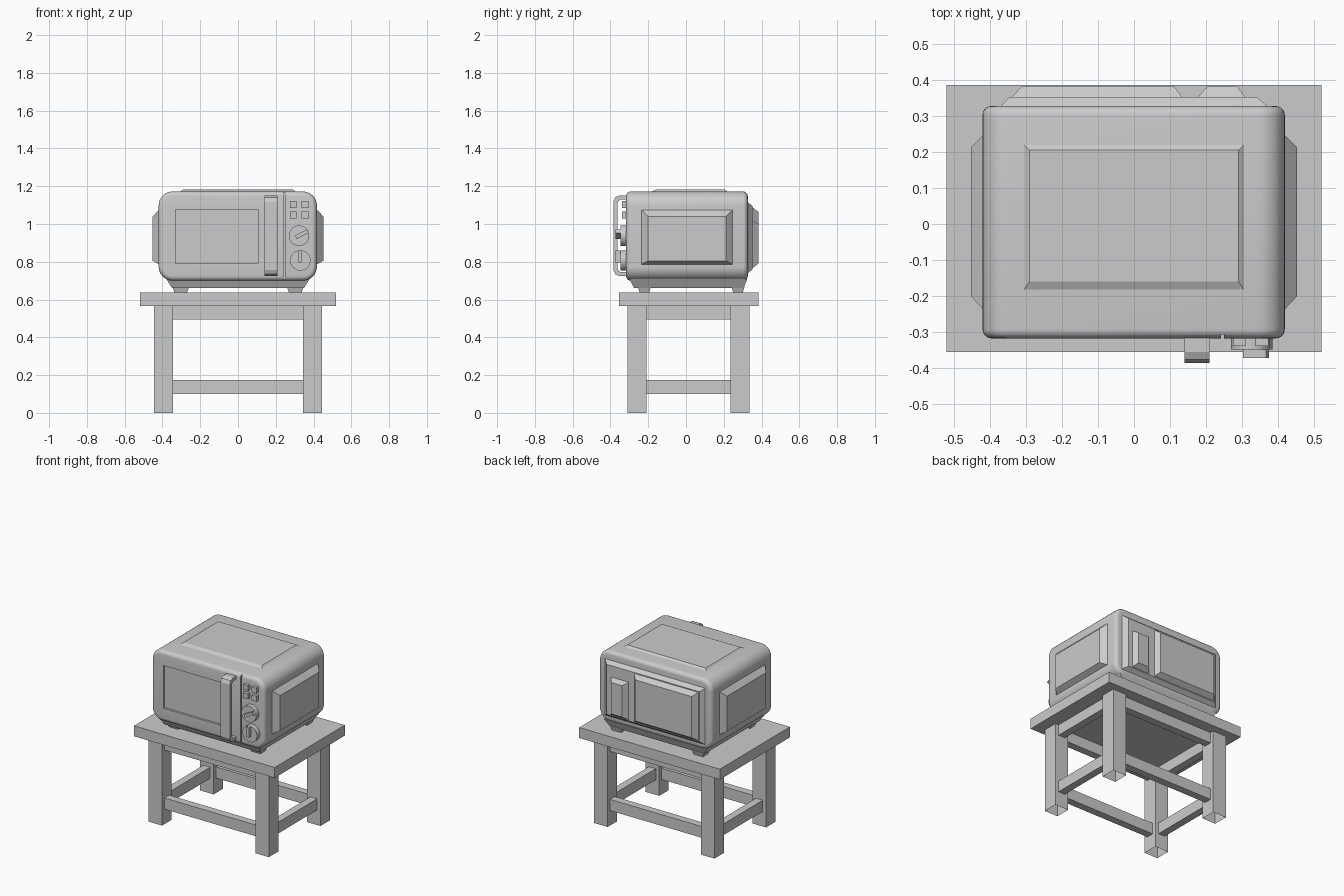
import bpy, bmesh, math
from mathutils import Vector

if "Cube" in bpy.data.objects:
    bpy.data.objects.remove(bpy.data.objects["Cube"])

grey = bpy.data.materials.new("plain grey")
grey.diffuse_color = (0.6, 0.6, 0.6, 1)
grey.use_nodes = True
grey.node_tree.nodes["Principled BSDF"].inputs["Base Color"].default_value = grey.diffuse_color


def make(name, bm, smooth=False):
    bmesh.ops.recalc_face_normals(bm, faces=bm.faces)
    me = bpy.data.meshes.new(name)
    bm.to_mesh(me)
    bm.free()
    ob = bpy.data.objects.new(name, me)
    bpy.context.collection.objects.link(ob)
    me.materials.append(grey)
    if smooth:
        bpy.ops.object.select_all(action='DESELECT')
        ob.select_set(True)
        bpy.context.view_layer.objects.active = ob
        bpy.ops.object.shade_smooth_by_angle(angle=math.radians(35))
    return ob


def loft(name, rings, smooth=False, cap_start=True):
    """Skin a list of equal-length point rings and close the ends."""
    bm = bmesh.new()
    vs = [[bm.verts.new(p) for p in r] for r in rings]
    n = len(rings[0])
    for a, b in zip(vs, vs[1:]):
        for i in range(n):
            j = (i + 1) % n
            bm.faces.new((a[i], a[j], b[j], b[i]))
    if cap_start:
        bm.faces.new(vs[0])
    bm.faces.new(vs[-1])
    return make(name, bm, smooth)


def place(axis, u, v, d):
    return {'x': (d, u, v), 'y': (u, d, v), 'z': (u, v, d)}[axis]


def frustum(name, axis, base, d0, top, d1, cap_start=True):
    """Raised panel: rectangles (u0, u1, v0, v1) at two depths on an axis."""
    ring = lambda r, d: [place(axis, u, v, d) for u, v in
                         ((r[0], r[2]), (r[1], r[2]), (r[1], r[3]), (r[0], r[3]))]
    return loft(name, [ring(base, d0), ring(top, d1)], cap_start=cap_start)


def box(name, x0, x1, y0, y1, z0, z1, cap_start=True):
    r = (x0, x1, y0, y1)
    return frustum(name, 'z', r, z0, r, z1, cap_start)


# Table top, legs (open underneath), aprons and stretchers
box("table_top", -0.52, 0.52, -0.355, 0.385, 0.567, 0.637)
for x in (-0.445, 0.345):
    for y in (-0.31, 0.235):
        box("table_leg", x, x + 0.1, y, y + 0.1, 0, 0.567, cap_start=False)
for part, z0, z1 in (("apron", 0.495, 0.567), ("stretcher", 0.1, 0.175)):
    for y in (-0.26, 0.285):
        box("long_" + part, -0.345, 0.345, y - 0.025, y + 0.025, z0, z1)
    for x in (-0.395, 0.395):
        box("side_" + part, x - 0.025, x + 0.025, -0.21, 0.235, z0, z1)


# Oven body: rounded section along y with softened front and back edges
def section(y, inset):
    x0, x1, z0, z1, r = -0.42 + inset, 0.418 - inset, 0.7 + inset, 1.172 - inset, 0.075 - inset
    pts = []
    for k, (cx, cz) in enumerate(((x1 - r, z1 - r), (x0 + r, z1 - r),
                                  (x0 + r, z0 + r), (x1 - r, z0 + r))):
        for i in range(9):
            a = math.pi / 2 * (k + i / 8)
            pts.append((cx + r * math.cos(a), y, cz + r * math.sin(a)))
    return pts


R, FRONT, BACK = 0.025, -0.317, 0.327
steps = [math.pi / 2 * i / 5 for i in range(6)]
rings = [section(FRONT + R * (1 - math.sin(a)), R * (1 - math.cos(a))) for a in reversed(steps)]
rings += [section(BACK - R * (1 - math.sin(a)), R * (1 - math.cos(a))) for a in steps]
body = loft("oven_body", rings, smooth=True)

# Window recess and door seam cut into the front
for name, dims in (("window_cutter", (-0.33, 0.106, -0.4, -0.303, 0.79, 1.076)),
                   ("seam_cutter", (0.241, 0.249, -0.4, -0.307, 0.6, 1.3))):
    cutter = box(name, *dims)
    cutter.hide_render = True
    mod = body.modifiers.new(name, 'BOOLEAN')
    mod.object = cutter
    mod.operation = 'DIFFERENCE'
    mod.solver = 'EXACT'
    bpy.context.view_layer.objects.active = body
    bpy.ops.object.modifier_apply(modifier=mod.name)
    bpy.data.objects.remove(cutter)

# Raised panels on the top, sides and back
frustum("top_panel", 'z', (-0.31, 0.31, -0.19, 0.225), 1.168, (-0.29, 0.29, -0.16, 0.205), 1.182)
for s in (-1, 1):
    frustum("side_panel", 'x', (-0.24, 0.25, 0.785, 1.078), s * 0.415,
            (-0.2, 0.212, 0.805, 1.04), s * 0.452)
frustum("back_plate", 'y', (-0.375, 0.375, 0.735, 1.12), 0.322, (-0.345, 0.34, 0.76, 1.095), 0.352)
frustum("back_large_panel", 'y', (-0.34, 0.135, 0.765, 1.09), 0.35, (-0.31, 0.11, 0.79, 1.065), 0.383)
frustum("back_small_panel", 'y', (0.175, 0.31, 0.765, 1.02), 0.35, (0.205, 0.285, 0.79, 1.0), 0.383)

# Tapered base and feet
frustum("oven_base", 'z', (-0.35, 0.35, -0.275, 0.305), 0.662, (-0.38, 0.38, -0.3, 0.325), 0.71)
for x in (-0.303, 0.303):
    for y in (-0.22, 0.275):
        frustum("foot", 'z', (x - 0.033, x + 0.033, y - 0.025, y + 0.025), 0.637,
                (x - 0.045, x + 0.045, y - 0.035, y + 0.035), 0.668)

# Door handle: bracket outline in y and z, mirrored top to bottom
half = [(-0.31, 0.2125), (-0.355, 0.2125), (-0.375, 0.203), (-0.385, 0.18)]
inner = [(-0.362, 0.172), (-0.357, 0.186), (-0.347, 0.192), (-0.31, 0.192)]
flip = lambda pts: [(y, -z) for y, z in reversed(pts)]
outline = half + flip(half) + flip(inner) + inner
loft("door_handle", [[(x, y, 0.9375 + z) for y, z in outline] for x in (0.14, 0.209)])

# Buttons
for x in (0.292, 0.355):
    for z in (1.048, 1.103):
        box("button", x - 0.018, x + 0.018, -0.338, -0.305, z - 0.018, z + 0.018)


# Knobs: a disc with a raised pointer bar
def knob(cx, cz, angle, start, end):
    circle = lambda y: [(cx + 0.054 * math.cos(a), y, cz + 0.054 * math.sin(a))
                        for a in (2 * math.pi * i / 32 for i in range(32))]
    loft("knob", [circle(-0.305), circle(-0.348)], smooth=True)
    d = Vector((math.cos(angle), 0, math.sin(angle)))
    n = Vector((-d.z, 0, d.x)) * 0.01
    c = Vector((cx, 0, cz))
    quad = [c + d * start - n, c + d * end - n, c + d * end + n, c + d * start + n]
    loft("knob_pointer", [[p + Vector((0, y, 0)) for p in quad] for y in (-0.34, -0.372)])


knob(0.323, 0.938, math.radians(27), -0.018, 0.053)
knob(0.33, 0.807, math.radians(90), -0.012, 0.053)
